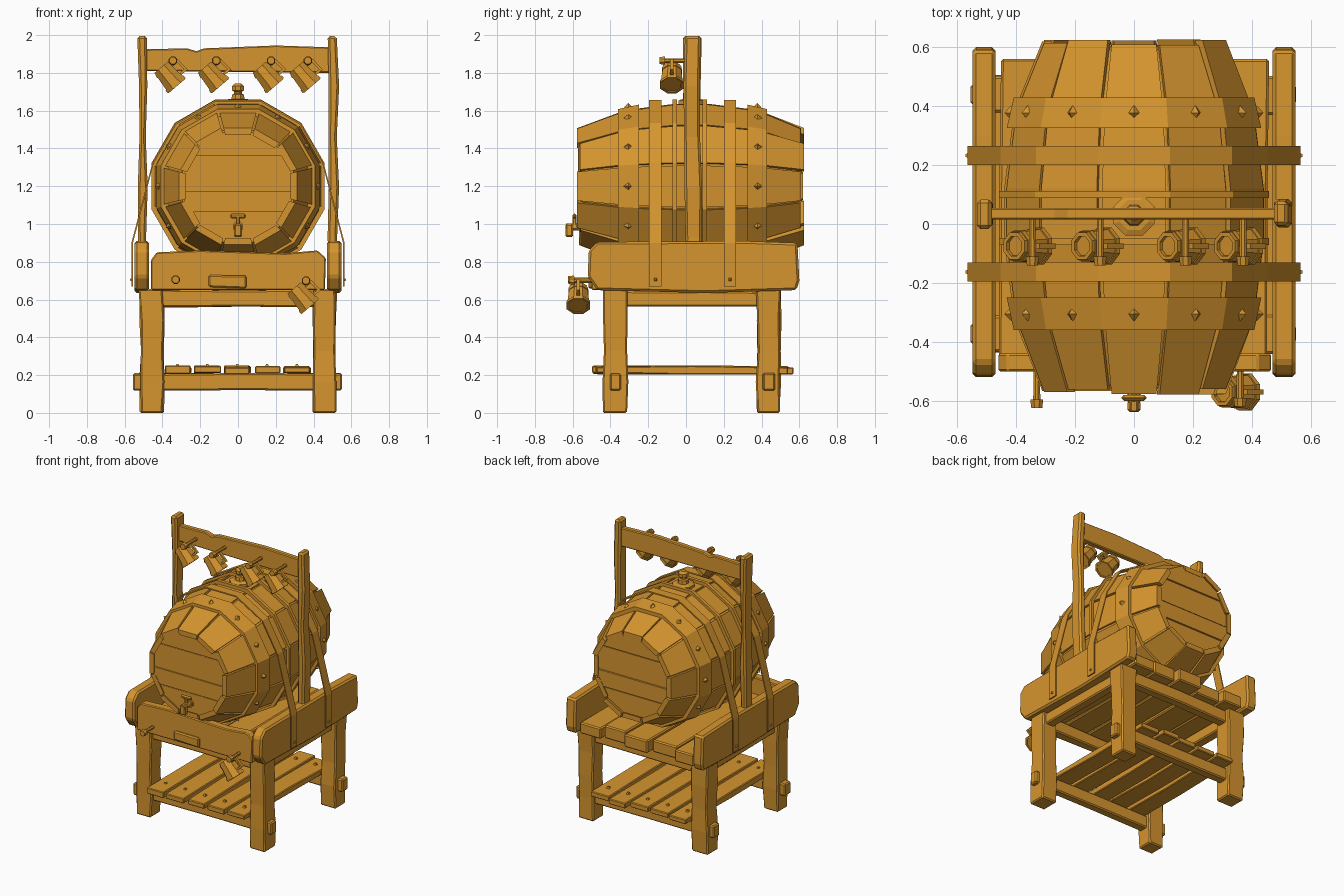
import bpy, bmesh, math, random
from mathutils import Vector, Matrix

random.seed(4)
if "Cube" in bpy.data.objects:
    bpy.data.objects.remove(bpy.data.objects["Cube"], do_unlink=True)

wood = bpy.data.materials.new("golden_wood")
wood.use_nodes = True
colour = (0.67, 0.30, 0.028, 1)
wood.diffuse_color = colour
wood.node_tree.nodes["Principled BSDF"].inputs["Base Color"].default_value = colour

CZ = 1.2                     # barrel axis height
YM = 0.03                    # barrel middle
SIDES = 12
STEP = math.tau / SIDES


def finish(name, bm, bevel=0):
    bmesh.ops.recalc_face_normals(bm, faces=bm.faces)
    mesh = bpy.data.meshes.new(name)
    bm.to_mesh(mesh)
    bm.free()
    mesh.materials.append(wood)
    ob = bpy.data.objects.new(name, mesh)
    bpy.context.collection.objects.link(ob)
    if bevel:
        mod = ob.modifiers.new("worn_edges", 'BEVEL')
        mod.width, mod.segments = bevel, 1
    return ob


def loft(bm, loops, closed=False):
    """Skin equal-length vertex loops; cap the ends unless closed."""
    rows = [[bm.verts.new(p) for p in loop] for loop in loops]
    pairs = list(zip(rows, rows[1:])) + ([(rows[-1], rows[0])] if closed else [])
    for a, b in pairs:
        for i in range(len(a)):
            j = (i + 1) % len(a)
            bm.faces.new((a[i], a[j], b[j], b[i]))
    if not closed:
        bm.faces.new(rows[0])
        bm.faces.new(rows[-1])


def beam(name, x, y, z, axis=2, cuts=1, wobble=0.004, bevel=0.008):
    """Hewn timber between ranges x, y, z with slightly uneven sections along axis."""
    lim = [x, y, z]
    u, v = [k for k in range(3) if k != axis]
    loops = []
    for s in range(cuts + 1):
        shift = [random.uniform(-wobble, wobble) for _ in range(4)]
        loop = []
        for i, j in ((0, 0), (1, 0), (1, 1), (0, 1)):
            p = [0, 0, 0]
            p[axis] = lim[axis][0] + (lim[axis][1] - lim[axis][0]) * s / cuts
            p[u] = lim[u][i] + shift[i]
            p[v] = lim[v][j] + shift[2 + j]
            loop.append(p)
        loops.append(loop)
    bm = bmesh.new()
    loft(bm, loops)
    return finish(name, bm, bevel)


def prism(name, outline, x0, x1, axis=0, bevel=0.006):
    """Extrude a 2D outline along x (axis 0) or y (axis 1)."""
    place = (lambda a, p: (a, *p)) if axis == 0 else (lambda a, p: (p[0], a, p[1]))
    bm = bmesh.new()
    loft(bm, [[place(a, p) for p in outline] for a in (x0, x1)])
    return finish(name, bm, bevel)


def lathe(name, profile, origin, direction, sides=8):
    """Faceted turned part: profile of (radius, distance) along direction."""
    rot = Vector(direction).to_track_quat('Z', 'Y').to_matrix().to_4x4()
    mat = Matrix.Translation(origin) @ rot
    bm = bmesh.new()
    loft(bm, [[mat @ Vector((r * math.cos(t), r * math.sin(t), h))
               for t in [math.tau * (i + .5) / sides for i in range(sides)]] for r, h in profile])
    return finish(name, bm)


def polar(apothem, angle, y):
    return Vector((apothem * math.sin(angle), y, CZ + apothem * math.cos(angle)))


def corner(apothem, angle, y):
    return polar(apothem / math.cos(STEP / 2), angle, y)


def ring(name, y0, y1, inner, out0, out1):
    bm = bmesh.new()
    loft(bm, [[corner(r, (i + .5) * STEP, y) for r, y in
               ((inner, y0), (out0, y0), (out1, y1), (inner, y1))] for i in range(SIDES)], True)
    return finish(name, bm)


# Barrel staves
PROFILE = [(-.57, .31), (-.32, .405), (-.06, .438), (.12, .438), (.38, .405), (.615, .31)]
for k in range(SIDES):
    trim = random.uniform(-.012, .012)
    lift = random.uniform(-.005, .005)
    half = STEP * random.uniform(.455, .48)
    loops = []
    for n, (y, r) in enumerate(PROFILE):
        if n in (0, len(PROFILE) - 1):
            y += trim
        r += lift
        loops.append([corner(q, k * STEP + s * half, y)
                      for q, s in ((r - .035, -1), (r, -1), (r, 1), (r - .035, 1))])
    bm = bmesh.new()
    loft(bm, loops)
    finish("barrel_stave", bm)

# Inner liner closing the stave gaps
bm = bmesh.new()
loft(bm, [[corner(r - .015, (i + .5) * STEP, y * .96) for i in range(SIDES)] for y, r in PROFILE])
finish("barrel_liner", bm)

# Barrel heads made of planks
for side, face_y in ((-1, -.553), (1, .6)):
    levels = [-.4, -.14, -.02, .155, .4]
    for n, (lo, hi) in enumerate(zip(levels, levels[1:])):
        depth = face_y + side * (.004 if n % 2 else -.004)
        bm = bmesh.new()
        loft(bm, [[corner(.285, (i + .5) * STEP, y) for i in range(SIDES)]
                  for y in (depth, face_y - side * .05)])
        for cut, sign in ((lo + .004, -1), (hi - .004, 1)):
            res = bmesh.ops.bisect_plane(bm, geom=bm.verts[:] + bm.edges[:] + bm.faces[:],
                                         plane_co=(0, 0, CZ + cut), plane_no=(0, 0, sign), clear_outer=True)
            edges = [e for e in res["geom_cut"] if isinstance(e, bmesh.types.BMEdge)]
            if edges:
                bmesh.ops.holes_fill(bm, edges=edges)
        finish("head_plank", bm)

# Riveted hoops
for y0, y1, r0, r1 in ((-.36, -.25, .408, .432), (.325, .43, .432, .408)):
    ring("barrel_hoop", y0, y1, .37, r0, r1)
    for k in range(SIDES):
        a, y, r = k * STEP, (y0 + y1) / 2, .418
        tip = polar(r + .022, a, y)
        side = Vector((math.cos(a), 0, -math.sin(a))) * .022
        along = Vector((0, .025, 0))
        base = polar(r - .002, a, y)
        bm = bmesh.new()
        vs = [bm.verts.new(base + d) for d in (side, along, -side, -along)]
        top = bm.verts.new(tip)
        for i in range(4):
            bm.faces.new((vs[i], vs[(i + 1) % 4], top))
        bm.faces.new(vs)
        finish("hoop_rivet", bm)

# Thin middle bands and the bung
for y in (-.06, .1):
    ring("middle_band", y - .012, y + .012, .42, .458, .458)
lathe("bung_collar", [(.075, 0), (.075, .018), (.055, .026)], (0, YM, CZ + .435), (0, 0, 1))
lathe("bung", [(.04, 0), (.034, .04), (.022, .045), (.022, .055), (.034, .062), (.034, .085), (.018, .1)],
      (0, YM, CZ + .445), (0, 0, 1))

# Hold-down straps over the barrel, bolted to the side boards
for y0, y1 in ((-.195, -.13), (.2, .265)):
    path = [(-.556, .67), (-.556, .9)]
    for i in range(-3, 3):
        p = corner(.447, (i + .5) * STEP, 0)
        path.append((p.x, p.z))
    path += [(.556, .9), (.556, .67)]
    outer = [(x * 1.015, CZ + (z - CZ) * 1.02 if z > CZ else z) for x, z in path]
    bm = bmesh.new()
    loft(bm, [[(a[0], y0, a[1]), (b[0], y0, b[1]), (b[0], y1, b[1]), (a[0], y1, a[1])]
              for a, b in zip(path, outer)])
    finish("barrel_strap", bm)
    for s in (-1, 1):
        lathe("strap_bolt", [(.014, 0), (.006, .012)], (s * .56, (y0 + y1) / 2, .705), (s, 0, 0), 4)

# Spigot on the front head
lathe("spigot_pipe", [(.03, 0), (.03, .025), (.02, .025), (.02, .1)], (0, -.535, .985), (0, -1, 0))
beam("spigot_nozzle", (-.022, .022), (-.638, -.598), (.93, 1.0), wobble=0)
lathe("spigot_stem", [(.026, 0), (.012, .02), (.012, .055)], (0, -.59, .985), (0, 0, 1))
beam("spigot_handle", (-.042, .042), (-.6, -.58), (1.03, 1.055), axis=0, wobble=0)

# Uprights and hanging beam
for s in (-1, 1):
    beam("upright_post", (s * .505 - .023, s * .505 + .023), (-.01, .08), (.66, 1.995), cuts=5, wobble=.008, bevel=.012)
prism("hanging_beam", [(-.5, 1.81), (.5, 1.8), (.5, 1.935), (.2, 1.945), (-.18, 1.93), (-.22, 1.915),
                       (-.27, 1.93), (-.5, 1.925)], .015, .055, axis=1)

# Tray side boards, front board and deck
for s in (-1, 1):
    prism("side_board", [(-.52, .72), (-.47, .65), (.1, .635), (.585, .65), (.6, .7), (.59, .9), (.3, .91),
                         (-.47, .905), (-.515, .86)], s * .47, s * .548, bevel=.012)
prism("front_board", [(-.46, .65), (.46, .65), (.465, .82), (.42, .86), (.25, .845), (-.2, .86), (-.43, .85),
                      (-.46, .81)], -.5, -.44, axis=1)
beam("front_patch", (-.155, .045), (-.515, -.48), (.662, .73), axis=0)
for x0, x1 in ((-.455, -.3), (-.29, -.1), (-.09, .09), (.1, .28), (.29, .455)):
    end = random.uniform(.52, .58)
    beam("deck_plank", (x0, x1), (-.46, end), (.65, .73 + random.uniform(0, .02)), axis=1, cuts=2)

# Legs, aprons and stretchers
for y0, y1 in ((-.435, -.31), (.375, .5)):
    for s in (-1, 1):
        beam("leg", (s * .457 - .063, s * .457 + .063), (y0, y1), (0, .655), cuts=4, wobble=.007)
    ym = (y0 + y1) / 2
    beam("cross_apron", (-.42, .42), (ym - .035, ym + .035), (.56, .65), axis=0, cuts=2)
    beam("stretcher", (-.555, .55), (ym - .032, ym + .032), (.12, .208), axis=0, cuts=2)
for s in (-1, 1):
    beam("side_apron", (s * .455 - .035, s * .455 + .035), (-.33, .4), (.565, .645), axis=1)

# Lower shelf slats with nails
for i in range(5):
    x = -.32 + i * .158
    y0, y1 = -.49 + random.uniform(-.01, .02), .56 + random.uniform(-.03, .01)
    beam("shelf_slat", (x - .068, x + .068), (y0, y1), (.208, .245), axis=1, cuts=2, wobble=.006, bevel=.005)
    for y in (-.37, .44):
        lathe("slat_nail", [(.014, 0), (.008, .014)], (x, y, .245), (0, 0, 1), 4)


# Mugs hanging on pegs
def mug(x, y, z):
    d = Vector((.65, 0, -.76))
    up = Vector((.76, 0, .65))
    c = Vector((x, y, z))
    lathe("mug_body", [(.034, .03), (.036, 0), (.05, 0), (.064, .13), (.052, .13), (.05, .122)],
          c - d * .065, d)
    for h, r in ((.014, .055), (.108, .066)):
        lathe("mug_band", [(r - .012, 0), (r, 0), (r + .002, .018), (r - .01, .018)], c + d * (h - .065), d)
    # Squared handle on the upper side
    pts = [(-.042, .046), (-.042, .095), (.035, .1), (.035, .055)]
    inner = [(-.028, .046), (-.028, .081), (.021, .086), (.021, .055)]
    bm = bmesh.new()
    loft(bm, [[c + d * a + up * b + Vector((0, w, 0)) for (a, b), w in ((p, -.009), (q, -.009), (q, .009), (p, .009))]
              for p, q in zip(pts, inner)])
    finish("mug_handle", bm)


def peg(x, z, y0, length):
    lathe("peg", [(.012, 0), (.013, length - .03), (.024, length - .03), (.02, length)], (x, y0, z), (0, -1, 0))


for x in (-.365, -.135, .155, .35):
    mug(x, -.075, 1.78)
    peg(x + .02, 1.865, .02, .16)
mug(.34, -.57, .612)
peg(.36, .7, -.49, .13)
peg(-.33, .705, -.49, .135)
